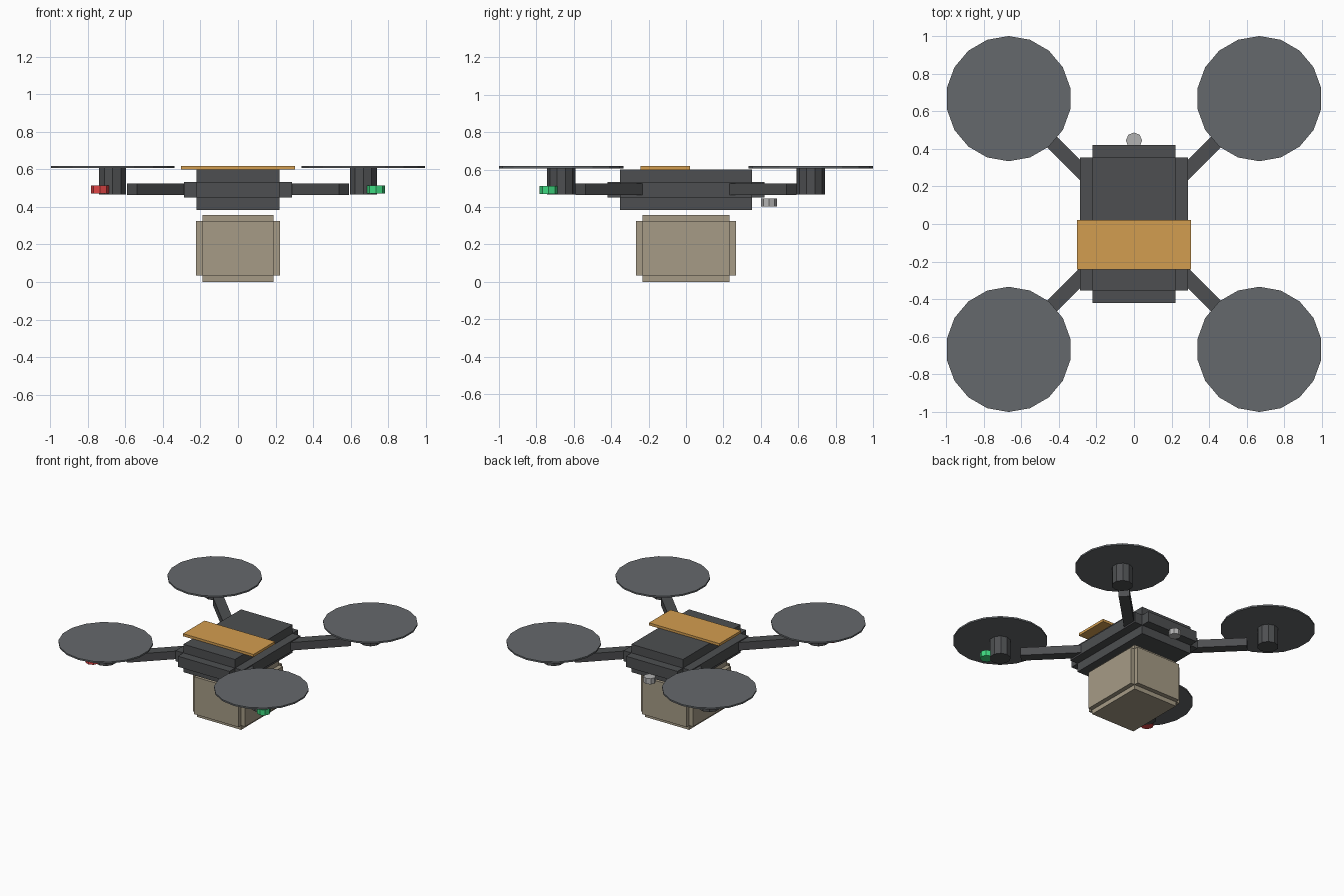
import bpy
import math
from mathutils import Matrix, Vector
import bmesh

if "Cube" in bpy.data.objects:
    bpy.data.objects.remove(bpy.data.objects["Cube"])


def material(name, r, g, b):
    m = bpy.data.materials.new(name)
    m.diffuse_color = (r, g, b, 1)
    m.use_nodes = True
    m.node_tree.nodes["Principled BSDF"].inputs["Base Color"].default_value = m.diffuse_color
    return m


DARK = material("dark_shell", 0.075, 0.078, 0.082)
BLADE = material("rotor_grey", 0.13, 0.14, 0.15)
AMBER = material("amber", 0.65, 0.34, 0.08)
CARD = material("cardboard", 0.38, 0.33, 0.24)
RED = material("red", 0.75, 0.06, 0.06)
GREEN = material("green", 0.05, 0.7, 0.22)
SILVER = material("silver", 0.45, 0.45, 0.45)


def finish(name, bm, mat):
    mesh = bpy.data.meshes.new(name)
    bm.to_mesh(mesh)
    bm.free()
    mesh.materials.append(mat)
    ob = bpy.data.objects.new(name, mesh)
    bpy.context.collection.objects.link(ob)
    return ob


def add_box(bm, loc, size, angle=0):
    mat = (Matrix.Translation(loc) @ Matrix.Rotation(angle, 4, 'Z')
           @ Matrix.Diagonal((*size, 1)))
    bmesh.ops.create_cube(bm, size=1, matrix=mat)


def box(name, loc, size, mat, angle=0):
    bm = bmesh.new()
    add_box(bm, loc, size, angle)
    return finish(name, bm, mat)


def stepped_box(name, loc, size, step, mat):
    """Box with notched edges: three boxes, each full size along one axis."""
    bm = bmesh.new()
    for axis in range(3):
        s = Vector(size) - Vector((2 * step,) * 3)
        s[axis] = size[axis]
        add_box(bm, loc, s)
    return finish(name, bm, mat)


def cylinder(name, x, y, z0, z1, radius, sides, mat):
    bm = bmesh.new()
    turn = Matrix.Rotation(math.pi / 2, 4, 'Z')
    bmesh.ops.create_cone(bm, cap_ends=True, segments=sides, radius1=radius,
                          radius2=radius, depth=z1 - z0)
    # put a corner exactly on the +y axis
    v = max(bm.verts, key=lambda v: v.co.y).co
    fix = math.pi / 2 - math.atan2(v.y, v.x)
    bmesh.ops.transform(bm, verts=bm.verts,
                        matrix=Matrix.Translation((x, y, (z0 + z1) / 2))
                        @ Matrix.Rotation(fix, 4, 'Z'))
    return finish(name, bm, mat)


# Fuselage, top battery strap and slung parcel
stepped_box("body", (0, 0, 0.492), (0.576, 0.84, 0.216), 0.067, DARK)
box("top_strap", (0, -0.11, 0.608), (0.604, 0.264, 0.02), AMBER)
stepped_box("parcel", (0, 0, 0.179), (0.446, 0.532, 0.358), 0.034, CARD)

# Four arms, motors and rotor discs
HUB = 0.667
for sx, side in ((-1, "left"), (1, "right")):
    for sy, end in ((-1, "front"), (1, "back")):
        tag = f"{end}_{side}"
        box("arm_" + tag, (sx * 0.412, sy * 0.412, 0.494), (0.431, 0.077, 0.062),
            DARK, sx * sy * math.pi / 4)
        cylinder("motor_" + tag, sx * HUB, sy * HUB, 0.466, 0.606, 0.075, 10, DARK)
        cylinder("rotor_" + tag, sx * HUB, sy * HUB, 0.606, 0.618, 0.333, 18, BLADE)

# Navigation lights on the front motors and rear sensor
for x, name, mat in ((-0.734, "left_light", RED), (0.734, "right_light", GREEN)):
    cylinder(name, x, -0.734, 0.47, 0.513, 0.048, 8, mat)
cylinder("rear_sensor", 0, 0.444, 0.402, 0.446, 0.043, 8, SILVER)
